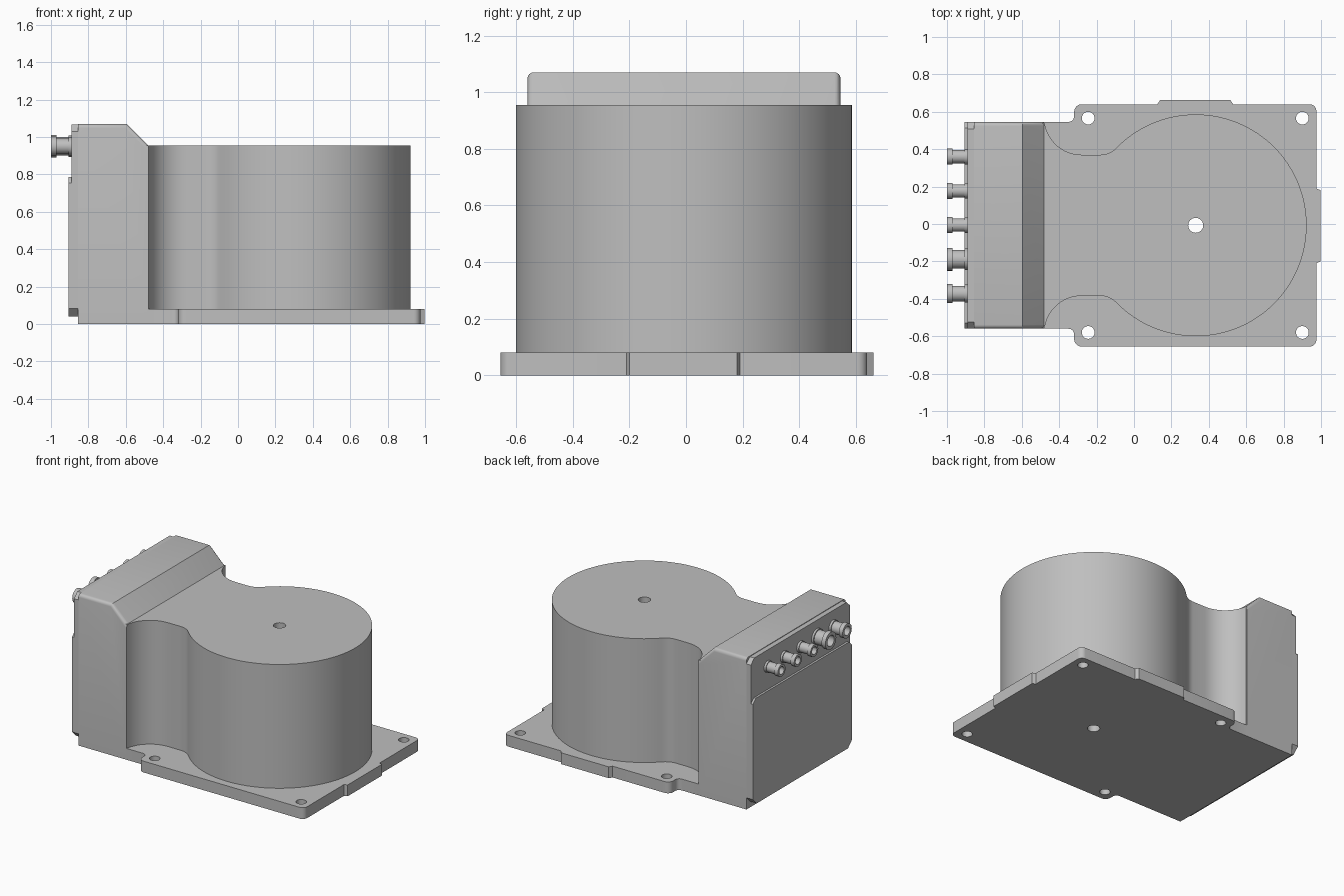
import bpy, bmesh
from math import sin, cos, pi, radians, atan2, sqrt
from mathutils import Vector, Matrix

if "Cube" in bpy.data.objects:
    bpy.data.objects.remove(bpy.data.objects["Cube"], do_unlink=True)

grey = bpy.data.materials.new("housing grey")
grey.use_nodes = True
COLOUR = (0.52, 0.52, 0.52, 1)
grey.diffuse_color = COLOUR
grey.node_tree.nodes["Principled BSDF"].inputs["Base Color"].default_value = COLOUR

MID = -0.007      # y of the symmetry plane
HUB = 0.33        # x of the round housing's axis
BOX_Y = (-0.56, 0.546)


def finish(name, bm):
    bmesh.ops.recalc_face_normals(bm, faces=bm.faces)
    mesh = bpy.data.meshes.new(name)
    bm.to_mesh(mesh)
    bm.free()
    mesh.materials.append(grey)
    obj = bpy.data.objects.new(name, mesh)
    bpy.context.collection.objects.link(obj)
    return obj


def smooth(obj, angle=30):
    bpy.ops.object.select_all(action='DESELECT')
    obj.select_set(True)
    bpy.context.view_layer.objects.active = obj
    bpy.ops.object.shade_smooth_by_angle(angle=radians(angle))


def prism(outline, axis, lo, hi):
    """Extrude a 2D outline along an axis."""
    place = {'x': lambda a, b: (lo, a, b), 'y': lambda a, b: (a, lo, b),
             'z': lambda a, b: (a, b, lo)}[axis]
    bm = bmesh.new()
    face = bm.faces.new([bm.verts.new(place(a, b)) for a, b in outline])
    new = bmesh.ops.extrude_face_region(bm, geom=[face])["geom"]
    shift = Vector([(hi - lo) * (axis == k) for k in 'xyz'])
    bmesh.ops.translate(bm, vec=shift, verts=[v for v in new if isinstance(v, bmesh.types.BMVert)])
    return bm


def arc(cx, cy, r, start, end, n):
    return [(cx + r * cos(start + (end - start) * i / n),
             cy + r * sin(start + (end - start) * i / n)) for i in range(n + 1)]


def rounded(corners, n=6):
    """Round the corners (x, y, radius) of a right-angled outline."""
    out = []
    for i, (x, y, r) in enumerate(corners):
        p = Vector((x, y))
        if not r:
            out.append(p)
            continue
        u = (Vector(corners[i - 1][:2]) - p).normalized() * r
        v = (Vector(corners[(i + 1) % len(corners)][:2]) - p).normalized() * r
        for k in range(n + 1):
            t = pi / 2 * k / n
            out.append(p + u * (1 - sin(t)) + v * (1 - cos(t)))
    return out


def drill(obj, holes):
    """Cut vertical holes (x, y, radius) through a part."""
    bm = bmesh.new()
    for x, y, r in holes:
        bmesh.ops.create_cone(bm, cap_ends=True, segments=32, radius1=r, radius2=r, depth=4,
                              matrix=Matrix.Translation((x, y, 0)))
    cutter = finish("hole_cutter", bm)
    cutter.hide_render = True
    mod = obj.modifiers.new("holes", 'BOOLEAN')
    mod.operation, mod.solver, mod.object = 'DIFFERENCE', 'EXACT', cutter
    bpy.context.view_layer.objects.active = obj
    bpy.ops.object.modifier_apply(modifier=mod.name)
    bpy.data.objects.remove(cutter, do_unlink=True)


# Base plate: stepped outline with rounded corners and two edge tabs
front, back, right = -0.655, 0.64, 0.975
plate = rounded([
    (-0.48, BOX_Y[0], 0), (-0.32, BOX_Y[0], 0.03), (-0.32, front, 0.04), (right, front, 0.035),
    (right, -0.21, 0), (right + 0.023, -0.2, 0), (right + 0.023, 0.18, 0), (right, 0.19, 0),
    (right, back, 0.035), (0.53, back, 0), (0.515, 0.663, 0), (0.14, 0.663, 0), (0.125, back, 0),
    (-0.32, back, 0.04), (-0.32, BOX_Y[1], 0.03), (-0.48, BOX_Y[1], 0)])
base_plate = finish("base_plate", prism(plate, 'z', 0, 0.08))
bore = (HUB, MID, 0.04)
drill(base_plate, [bore] + [(x, MID + s * 0.573, 0.034) for x in (-0.245, 0.9) for s in (-1, 1)])
smooth(base_plate)

# Round housing: drum blended through a waisted neck into the box
R, WAIST, FILLET = 0.593, 0.377, 0.12
fx = HUB - sqrt((R + FILLET) ** 2 - (WAIST + FILLET) ** 2)
join = atan2(WAIST + FILLET, fx - HUB)
half = [(-0.5, 0.548)] + arc(-0.28, WAIST + 0.2, 0.2, pi + 0.145, 1.5 * pi, 12)
half += arc(fx, WAIST + FILLET, FILLET, 1.5 * pi, join + pi, 8)[:-1] if join + pi > 1.5 * pi else []
half += arc(HUB, 0, R, join, 0, 48)
outline = [(x, MID + y) for x, y in half] + [(x, MID - y) for x, y in reversed(half[:-1])]
housing = finish("round_housing", prism(outline, 'z', 0.08, 0.955))
drill(housing, [bore])
smooth(housing)

# Connector box: sloped profile with rounded upper side edges
profile = [(-0.855, 0), (-0.48, 0), (-0.48, 0.955), (-0.595, 1.07), (-0.855, 1.07)]
bm = prism(profile, 'y', *BOX_Y)
edges = [e for e in bm.edges if all(v.co.z > 0.9 for v in e.verts)
         and abs(e.verts[0].co.y - e.verts[1].co.y) < 0.01]
bmesh.ops.bevel(bm, geom=edges, offset=0.022, segments=4, profile=0.5, affect='EDGES')
smooth(finish("connector_box", bm))


# Rear slab and raised lower panel, both with clipped corners
def clipped(z0, z1, low, high):
    y0, y1 = BOX_Y
    return [(y0 + low, z0), (y1 - low, z0), (y1, z0 + low), (y1, z1 - high),
            (y1 - high, z1), (y0 + high, z1), (y0, z1 - high), (y0, z0 + low)]


finish("rear_slab", prism(clipped(0.04, 1.066, 0.043, 0.037), 'x', -0.89, -0.855))
finish("rear_panel", prism(clipped(0.04, 0.787, 0.043, 0.032), 'x', -0.905, -0.89))


# Sockets: turned, hollow-ended, set in a row on the upper rear
def socket(name, y, r):
    shape = [(-0.88, r * 0.95), (-0.905, r * 0.95), (-0.905, r * 0.82), (-0.97, r * 0.82),
             (-0.97, r), (-1.0, r), (-1.0, r * 0.62), (-0.94, r * 0.62), (-0.94, 0)]
    bm = bmesh.new()
    verts = [bm.verts.new((x, 0, rad)) for x, rad in shape]
    wires = [bm.edges.new(pair) for pair in zip(verts, verts[1:])]
    bmesh.ops.spin(bm, geom=verts + wires, cent=(0, 0, 0), axis=(1, 0, 0), angle=2 * pi, steps=28)
    bmesh.ops.remove_doubles(bm, verts=bm.verts, dist=0.0005)
    bmesh.ops.translate(bm, vec=(0, y, 0.95), verts=bm.verts)
    smooth(finish(name, bm))


for i, r in enumerate((0.043, 0.043, 0.043, 0.061, 0.051)):
    socket(f"socket_{i + 1}", 0.36 - 0.183 * i, r)
